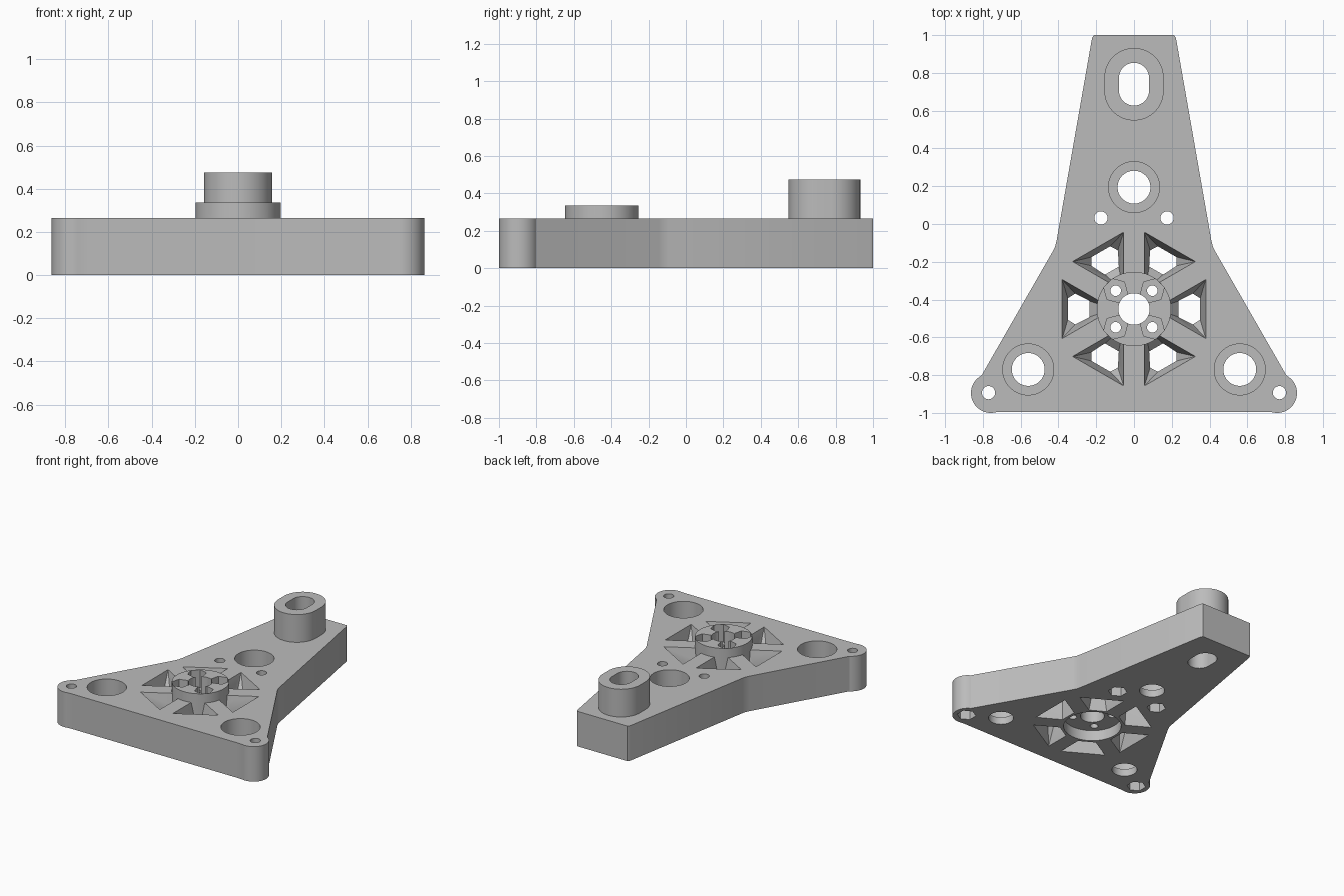
import bpy, bmesh
from math import sin, cos, pi, radians, sqrt
from mathutils import Vector, Matrix

cube = bpy.data.objects.get("Cube")
if cube:
    bpy.data.objects.remove(cube, do_unlink=True)

TOP = 0.265
HUB = Vector((0, -0.45))

grey = bpy.data.materials.new("plain grey")
grey.use_nodes = True
grey.diffuse_color = (0.5, 0.5, 0.5, 1)
grey.node_tree.nodes["Principled BSDF"].inputs["Base Color"].default_value = (0.5, 0.5, 0.5, 1)


def add_object(name, bm):
    bmesh.ops.recalc_face_normals(bm, faces=bm.faces)
    mesh = bpy.data.meshes.new(name)
    bm.to_mesh(mesh)
    bm.free()
    mesh.materials.append(grey)
    obj = bpy.data.objects.new(name, mesh)
    bpy.context.collection.objects.link(obj)
    return obj


def prism(name, outline, z0, z1):
    bm = bmesh.new()
    face = bm.faces.new([bm.verts.new((x, y, z0)) for x, y in outline])
    ext = bmesh.ops.extrude_face_region(bm, geom=[face])["geom"]
    verts = [v for v in ext if isinstance(v, bmesh.types.BMVert)]
    bmesh.ops.translate(bm, verts=verts, vec=(0, 0, z1 - z0))
    return add_object(name, bm)


def arc(cx, cy, r, a0, a1, n):
    return [(cx + r * cos(radians(a0 + (a1 - a0) * i / n)),
             cy + r * sin(radians(a0 + (a1 - a0) * i / n))) for i in range(n + 1)]


def ring(cx, cy, r, n=64, start=0):
    return arc(cx, cy, r, start, start + 360, n)[:-1]


def slot(cy, r, half):
    return arc(0, cy + half, r, 0, 180, 32) + arc(0, cy - half, r, 180, 360, 32)


def hull(name, points):
    bm = bmesh.new()
    for p in points:
        bm.verts.new(p)
    bmesh.ops.convex_hull(bm, input=bm.verts)
    loose = [v for v in bm.verts if not v.link_faces]
    bmesh.ops.delete(bm, geom=loose, context='VERTS')
    return add_object(name, bm)


def combine(target, tool, operation='DIFFERENCE'):
    mod = target.modifiers.new(tool.name, 'BOOLEAN')
    mod.object, mod.operation, mod.solver = tool, operation, 'EXACT'
    bpy.context.view_layer.update()
    graph = bpy.context.evaluated_depsgraph_get()
    mesh = bpy.data.meshes.new_from_object(target.evaluated_get(graph))
    target.modifiers.clear()
    target.data = mesh
    bpy.data.objects.remove(tool, do_unlink=True)


# Base plate: right half outline, mirrored to the left
half = [(0.69, -0.995)] + arc(0.758, -0.895, 0.105, -105, 62, 24)
half += [(0.43, -0.145), (0.418, -0.12), (0.41, -0.09), (0.222, 0.985), (0.212, 1.0)]
plate = prism("mounting_plate", half + [(-x, y) for x, y in reversed(half)], 0, TOP)

# Six triangular windows, tapering from both faces to a small opening
inner = [(0.35, 0.055), (0.31, 0.08), (0.235, 0.042)]
inner += [(x, -y) for x, y in inner]
slope = 1 / sqrt(3)
for k in range(6):
    spin = Matrix.Rotation(k * pi / 3, 2)
    for face_z, apex, mid in ((TOP, 0.11, 0.13), (0, 0.218, 0.135)):
        w0, w1 = (apex - 0.11) * slope, (0.38 - 0.11) * slope
        rim = [(apex, w0), (apex, -w0 - 0.0001), (0.38, w1), (0.38, -w1)]
        pts = []
        for shape, z in ((rim, face_z), (inner, mid)):
            for p in shape:
                q = spin @ Vector(p) + HUB
                pts.append((q.x, q.y, z))
        # Straight overshoot beyond the face keeps the cut clean
        out = 0.02 if face_z else -0.02
        for p in rim:
            q = spin @ Vector(p) + HUB
            pts.append((q.x, q.y, face_z + out))
        combine(plate, hull("window_cutter", pts))

# Raised hub with an underside recess
combine(plate, prism("hub", ring(*HUB, 0.197), 0.03, 0.335), 'UNION')
combine(plate, prism("hub_recess", ring(*HUB, 0.2), -0.1, 0.08))
combine(plate, prism("hub_bore", ring(*HUB, 0.083), -0.1, 0.6))
for k in range(4):
    a = pi / 4 + k * pi / 2
    x, y = HUB.x + 0.137 * cos(a), HUB.y + 0.137 * sin(a)
    combine(plate, prism("hub_screw", ring(x, y, 0.028, 32), -0.1, 0.6))
    combine(plate, prism("hub_nut", ring(x, y, 0.065, 6, 45 + 90 * k + 30), 0.2, 0.6))

# Slotted post at the rear
combine(plate, prism("slot_post", slot(0.74, 0.157, 0.035), 0.1, 0.475), 'UNION')
combine(plate, prism("post_slot", slot(0.74, 0.08, 0.033), -0.1, 0.6))

# Three large counterbored holes
for x, y in ((0, 0.195), (0.56, -0.77), (-0.56, -0.77)):
    combine(plate, prism("counterbore", ring(x, y, 0.135), 0.055, 0.6))
    combine(plate, prism("through_hole", ring(x, y, 0.087), -0.1, 0.6))

# Four small screw holes with nut pockets underneath
for side in (-1, 1):
    for x, y in ((0.175, 0.032), (0.77, -0.893)):
        combine(plate, prism("screw_hole", ring(side * x, y, 0.035, 32), -0.1, 0.6))
        combine(plate, prism("nut_pocket", ring(side * x, y, 0.066, 6, 30), -0.1, 0.08))

# Smooth curved walls, sharp edges elsewhere
bpy.ops.object.select_all(action='DESELECT')
plate.select_set(True)
bpy.context.view_layer.objects.active = plate
bpy.ops.object.shade_smooth_by_angle(angle=radians(25))
